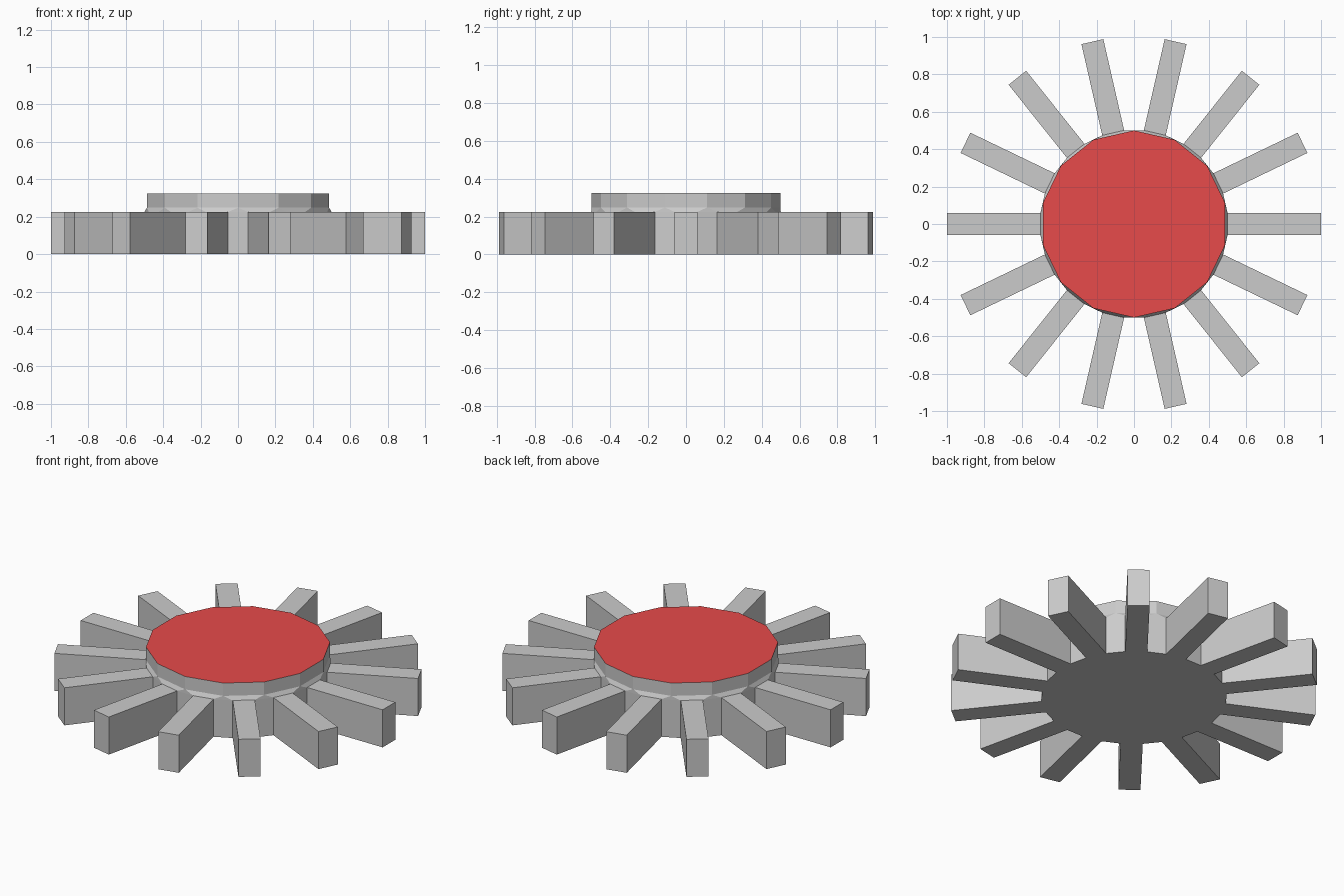
import bpy
import bmesh
from math import sin, cos, pi, atan2, hypot

if "Cube" in bpy.data.objects:
    bpy.data.objects.remove(bpy.data.objects["Cube"])

TEETH = 14
STEP = 2 * pi / TEETH
R_ROOT, R_TIP, HALF_W = 0.5, 1.0, 0.06
Z_TEETH, Z_RIM, Z_TOP = 0.225, 0.248, 0.325


def finish(name, bm, color=None):
    mesh = bpy.data.meshes.new(name)
    bm.normal_update()
    bm.to_mesh(mesh)
    bm.free()
    obj = bpy.data.objects.new(name, mesh)
    bpy.context.collection.objects.link(obj)
    if color:
        mat = bpy.data.materials.new(name + "_paint")
        mat.diffuse_color = color
        mat.use_nodes = True
        mat.node_tree.nodes["Principled BSDF"].inputs["Base Color"].default_value = mat.diffuse_color
        mesh.materials.append(mat)
    return obj


def polar(r, a, z):
    return (r * cos(a), r * sin(a), z)


def tooth_point(k, x, y, z):
    return polar(hypot(x, y), k * STEP + atan2(y, x), z)


# Gear wheel: core, teeth, transition band and raised disc in one closed shell
bm = bmesh.new()
bottom, top = [], []
for k in range(TEETH):
    corners = [(R_ROOT, -HALF_W), (R_TIP, -HALF_W), (R_TIP, HALF_W), (R_ROOT, HALF_W)]
    lo = [bm.verts.new(tooth_point(k, x, y, 0)) for x, y in corners]
    hi = [bm.verts.new(tooth_point(k, x, y, Z_TEETH)) for x, y in corners]
    for i in range(3):
        bm.faces.new((lo[i], lo[i + 1], hi[i + 1], hi[i]))
    bm.faces.new(hi)
    bm.faces.new(lo[::-1])
    bottom += [lo[0], lo[3]]
    top += [hi[0], hi[3]]
bm.faces.new(bottom[::-1])

# Raised disc corners sit over the gaps between the teeth
rim = [bm.verts.new(polar(0.5, (k + 0.5) * STEP, Z_RIM)) for k in range(TEETH)]
edge = [bm.verts.new(polar(0.5, (k + 0.5) * STEP, Z_TOP)) for k in range(TEETH)]
for k in range(TEETH):
    a, b = 2 * k + 1, (2 * k + 2) % (2 * TEETH)
    n = (k + 1) % TEETH
    bm.faces.new((bottom[a], bottom[b], top[b], top[a]))
    bm.faces.new((top[a], top[b], rim[k]))
    bm.faces.new((top[2 * k], top[2 * k + 1], rim[k], rim[k - 1]))
    bm.faces.new((rim[k], rim[n], edge[n], edge[k]))
finish("gear_wheel", bm)

# Red face closing the top of the disc
bm = bmesh.new()
bm.faces.new([bm.verts.new(polar(0.5, (k + 0.5) * STEP, Z_TOP)) for k in range(TEETH)])
finish("top_face", bm, (0.8, 0.07, 0.07, 1))
